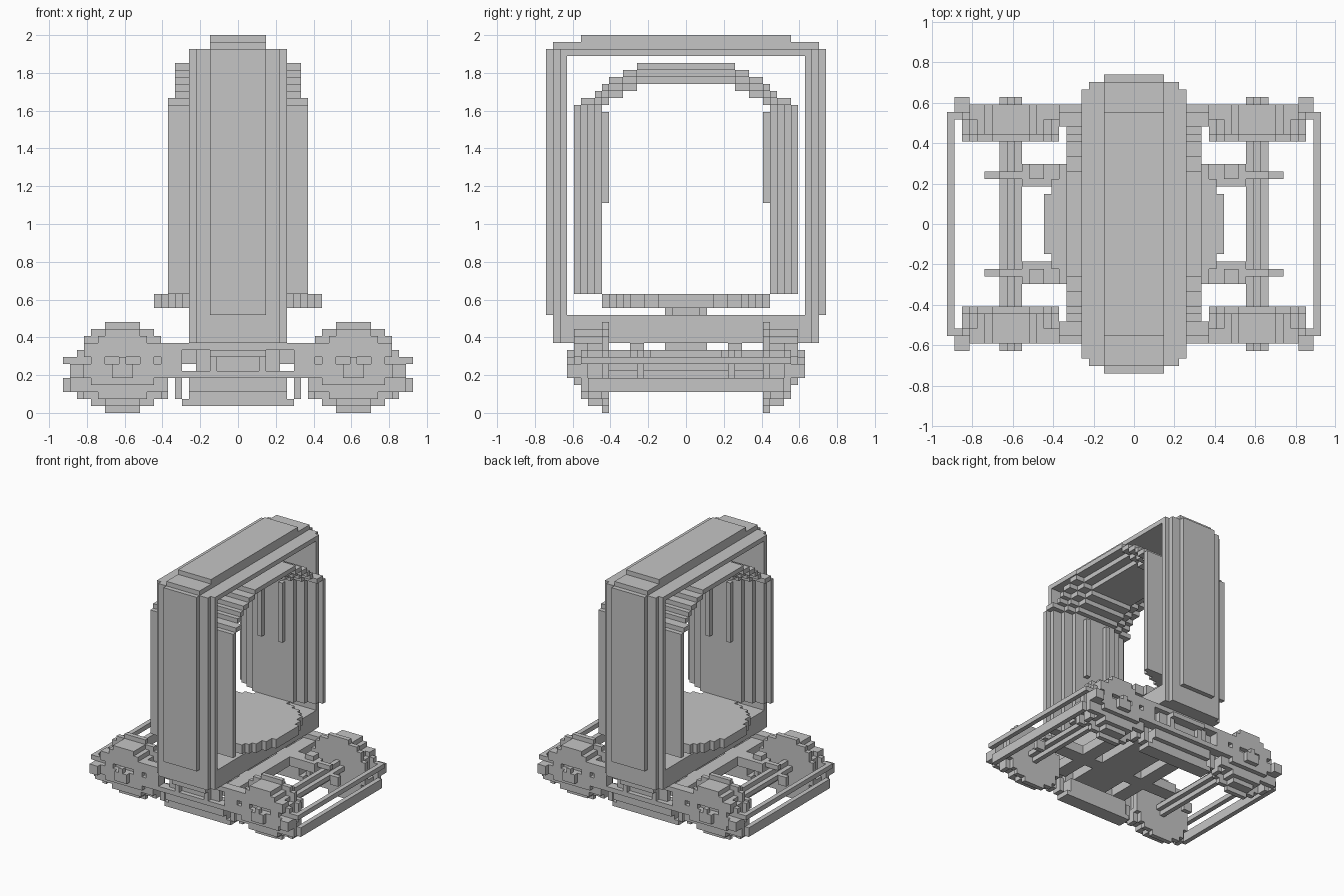
import bpy
import bmesh
import math
from mathutils import Matrix, Vector

U = 1 / 27  # one block
cube = bpy.data.objects.get("Cube")
if cube:
    bpy.data.objects.remove(cube)

grey = bpy.data.materials.new("plain grey")
grey.use_nodes = True
COLOUR = (0.56, 0.56, 0.56, 1)
grey.diffuse_color = COLOUR
grey.node_tree.nodes["Principled BSDF"].inputs["Base Color"].default_value = COLOUR


def finish(name, bm):
    bmesh.ops.recalc_face_normals(bm, faces=bm.faces)
    bm.transform(Matrix.Scale(U, 4))
    mesh = bpy.data.meshes.new(name)
    bm.to_mesh(mesh)
    bm.free()
    mesh.materials.append(grey)
    obj = bpy.data.objects.new(name, mesh)
    bpy.context.collection.objects.link(obj)
    return obj


def blocks(name, boxes, mirror=""):
    """Boxes as (x0, x1, y0, y1, z0, z1) in blocks, repeated across the named axes."""
    bm = bmesh.new()
    for sx in ((1, -1) if "x" in mirror else (1,)):
        for sy in ((1, -1) if "y" in mirror else (1,)):
            for x0, x1, y0, y1, z0, z1 in boxes:
                size = Vector((x1 - x0, y1 - y0, z1 - z0))
                mid = Vector((sx * (x0 + x1), sy * (y0 + y1), z0 + z1)) / 2
                bmesh.ops.create_cube(bm, size=1, matrix=Matrix.Translation(mid)
                                      @ Matrix.Diagonal((*size, 1)))
    return finish(name, bm)


def stepped_disc(name, centre, rows, radius, depth, upright, parity=0):
    """A disc with a stair-stepped rim, lying flat or upright facing y."""
    side = []
    for i in range(rows):
        off = i + 0.5 - rows / 2
        half = round(math.sqrt(max(radius ** 2 - off ** 2, 0)) - parity) + parity
        side += [(half, off - 0.5), (half, off + 0.5)]
    outline = side + [(-a, b) for a, b in reversed(side)]
    clean = [p for i, p in enumerate(outline) if p != outline[i - 1]]
    bm = bmesh.new()
    c = Vector(centre)
    verts = [bm.verts.new(c + Vector((a, 0, b) if upright else (a, b, 0))) for a, b in clean]
    face = bm.faces.new(verts)
    ext = bmesh.ops.extrude_face_region(bm, geom=[face])
    move = Vector((0, depth, 0) if upright else (0, 0, depth))
    bmesh.ops.translate(bm, vec=move,
                        verts=[v for v in ext["geom"] if isinstance(v, bmesh.types.BMVert)])
    return finish(name, bm)


# Outer hoop: layered end walls and roof
blocks("outer_end_walls", [
    (-4, 4, 19, 20, 14, 52),
    (-6, 6, 18, 19, 10, 52),
    (-7, 7, 17, 18, 10, 52),
], "y")
blocks("outer_roof", [
    (-7, 7, -17, 17, 51, 52),
    (-4, 4, -19, 19, 52, 53),
    (-4, 4, -15, 15, 53, 54),
])

# Inner walls, narrowing layer by layer towards the inside, with hanging ribs
blocks("inner_walls", [
    (-10, 10, 15, 16, 17, 44),
    (-9, 9, 14, 15, 17, 44),
    (-7, 7, 13, 14, 17, 44),
    (-5, 5, 12, 13, 17, 44),
], "y")
blocks("wall_ribs", [(2, 3, 11, 12, 30, 43)], "xy")

# Stepped vault with the same narrowing layers
LAYERS = (9, 7, 5)
blocks("vault_crown", [(-w, w, -7, 7, 49 - i, 50 - i) for i, w in enumerate(LAYERS)])
STEPS = ((7, 9, 49), (9, 11, 48), (11, 12, 47), (12, 13, 46))
blocks("vault_steps", [(-w, w, y0, y1, top - 1 - i, top - i)
                       for y0, y1, top in STEPS for i, w in enumerate(LAYERS)], "y")
blocks("vault_feet", [(-10, 10, 13, 15, 44, 45)], "y")

# Round floor on its pivot, above the body base
stepped_disc("round_floor", (0, 0, 15), 24, 12.2, 2, False)
stepped_disc("floor_pivot", (0, 0, 14), 6, 3.2, 1, False)
blocks("body_base", [(-7, 7, -17, 17, 10, 14)])

# Centre underframe
blocks("centre_bolster", [(-3, 3, -3, 3, 7, 10), (-4, 4, -14, 14, 7, 9)])
blocks("cross_beams", [(6, 9, -14, 14, 7, 9)], "x")
blocks("long_beams", [(-11, 11, 5, 8, 7, 9)], "y")
blocks("side_sills", [
    (-11, 11, 14, 16, 9, 10),
    (-11, 11, 14, 16, 5, 6),
    (-6, 6, 14, 15, 4, 9),
    (-4, 4, 15, 17, 8, 9),
], "y")
blocks("sill_posts", [(8, 11, 14, 16, 6, 9), (3, 4, 15, 16, 6, 8)], "xy")
blocks("under_boxes", [
    (-8, 8, 11, 14, 1, 2),
    (-7, 7, 11, 14, 2, 3),
    (-7, 7, 11, 15, 3, 5),
], "y")
blocks("box_brackets", [(8, 9, 12, 14, 2, 5)], "xy")

# Wheels: flange, tread and axle
for sx, end in ((1, "left"), (-1, "right")):
    for sy, face in ((1, "back"), (-1, "front")):
        x = sx * 16.5
        stepped_disc(f"{face}_{end}_wheel_flange", (x, sy * 11, 6.5), 13, 6.5, sy, True, 0.5)
        stepped_disc(f"{face}_{end}_wheel_tread", (x, sy * 12, 6.5), 11, 5.5, sy * 2, True, 0.5)
blocks("axles", [(15, 18, -11, 11, 6, 7), (16, 17, -11, 11, 5, 8)], "x")

# Truck side frames with raised caps, axle boxes, straps and end blocks
blocks("truck_side_frames", [
    (10, 24, 14, 16, 5, 7),
    (10, 23, 14, 15, 7, 9),
    (11, 22, 14, 16, 8, 10),
    (12, 14, 15, 16, 7, 8),
    (19, 21, 15, 16, 7, 8),
    (10, 23, 14, 15, 3, 5),
    (12, 21, 15, 16, 4, 5),
    (13, 20, 14, 15, 2, 3),
], "xy")
blocks("truck_caps", [(13, 20, 14, 16, 10, 11), (14, 19, 14, 16, 11, 12)], "xy")
blocks("axle_boxes", [(15, 18, 16, 17, 5, 7), (16, 17, 16, 17, 7, 8)], "xy")
blocks("end_blocks", [
    (22, 24, 16, 17, 5, 7),
    (23, 24, 14, 15, 3, 8),
    (22, 23, 12, 14, 2, 5),
    (10, 11, 12, 14, 2, 5),
], "xy")

# End bars joining the truck sides
blocks("end_bars", [(24, 25, -15, 15, 7, 8), (24, 25, -14, 14, 3, 5)], "x")

# Motor brackets and rods around each axle
blocks("motor_brackets", [
    (11, 15, 5, 8, 7, 9),
    (12, 14, 6, 8, 9, 10),
    (14, 18, 6, 7, 8, 9),
    (18, 20, 6, 7, 5, 7),
], "xy")
